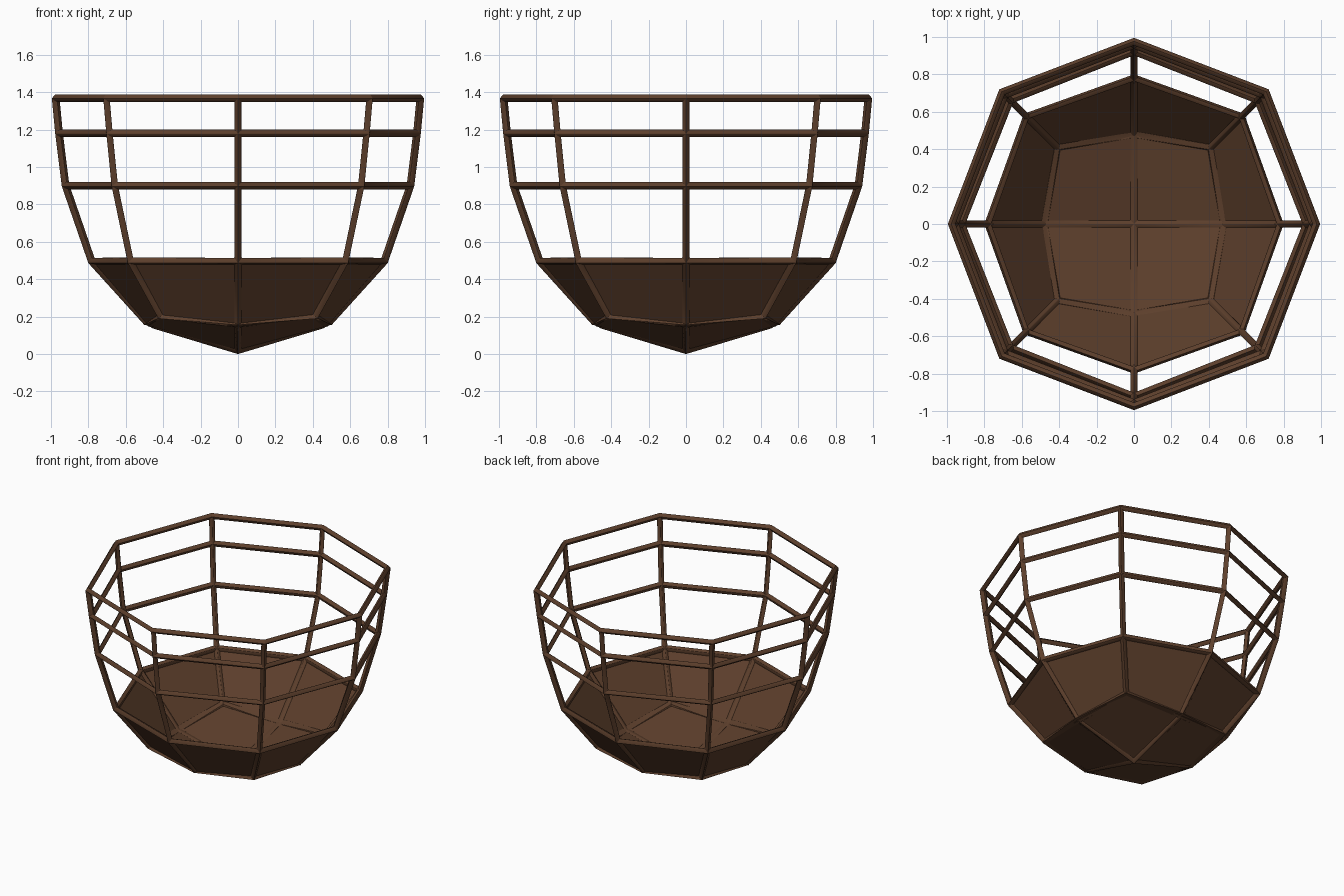
import bpy, math

if "Cube" in bpy.data.objects:
    bpy.data.objects.remove(bpy.data.objects["Cube"])

mat = bpy.data.materials.new("dark_brown_wood")
mat.diffuse_color = (0.11, 0.05, 0.025, 1)
mat.use_nodes = True
mat.node_tree.nodes["Principled BSDF"].inputs["Base Color"].default_value = mat.diffuse_color

# Rings of eight points: (axis radius, axis z, diagonal radius, diagonal z)
RINGS = [(0.482, 0.148, 0.583, 0.195),
         (0.782, 0.495, 0.815, 0.495),
         (0.922, 0.90, 0.935, 0.90),
         (0.957, 1.18, 0.975, 1.18),
         (0.975, 1.368, 0.998, 1.368)]

verts = [(0, 0, 0.02)]
for ra, za, rd, zd in RINGS:
    for k in range(8):
        r, z = (rd, zd) if k % 2 else (ra, za)
        a = k * math.pi / 4
        verts.append((r * math.cos(a), r * math.sin(a), z))


def vid(ring, k):
    return 1 + ring * 8 + k % 8


# Four quads close the base, then bands of eight quads
base = [(0, vid(0, k), vid(0, k + 1), vid(0, k + 2)) for k in range(0, 8, 2)]
bands = [[(vid(i, k), vid(i, k + 1), vid(i + 1, k + 1), vid(i + 1, k))
          for k in range(8)] for i in range(4)]


def add(name, faces):
    mesh = bpy.data.meshes.new(name)
    used = sorted({i for f in faces for i in f})
    remap = {v: n for n, v in enumerate(used)}
    mesh.from_pydata([verts[i] for i in used], [], [[remap[i] for i in f] for f in faces])
    mesh.materials.append(mat)
    ob = bpy.data.objects.new(name, mesh)
    bpy.context.collection.objects.link(ob)
    return ob


# Solid panels of the bowl bottom
add("bowl_panels", base + bands[0])

# Rounded bars along every edge
frame = add("basket_frame", base + sum(bands, []))
wire = frame.modifiers.new("bars", 'WIREFRAME')
wire.thickness = 0.042
wire.use_even_offset = True
wire.use_boundary = True
wire.use_replace = True
bev = frame.modifiers.new("rounding", 'BEVEL')
bev.width = 0.009
bev.segments = 2
bev.limit_method = 'ANGLE'
bev.angle_limit = math.radians(25)
bpy.context.view_layer.objects.active = frame
frame.select_set(True)
bpy.ops.object.shade_smooth_by_angle(angle=math.radians(40))
